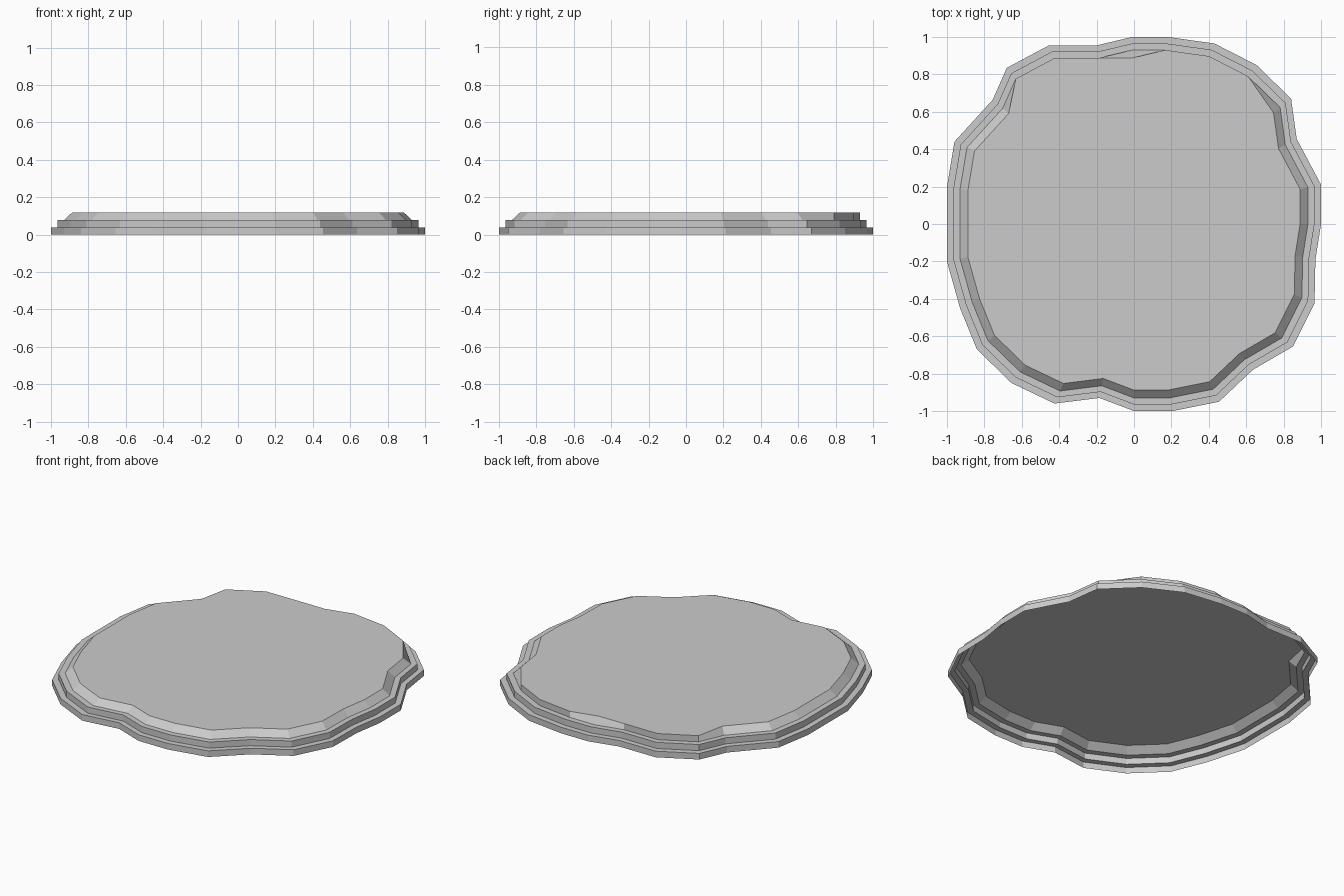
import bpy
import bmesh

if "Cube" in bpy.data.objects:
    bpy.data.objects.remove(bpy.data.objects["Cube"])

# Irregular outline of the slab; third value 1 = top edge has no chamfer here
OUTLINE = [
    (1.0, 0.21, 0), (1.0, 0.0, 0), (0.97, -0.19, 0), (0.965, -0.425, 0),
    (0.85, -0.655, 0), (0.635, -0.78, 0), (0.455, -0.95, 0), (0.205, -1.0, 0),
    (0.0, -1.0, 0), (-0.185, -0.93, 0), (-0.425, -0.96, 0), (-0.655, -0.85, 0),
    (-0.84, -0.67, 0), (-0.93, -0.45, 0), (-1.0, -0.2, 0), (-1.0, 0.2, 0),
    (-0.96, 0.44, 0), (-0.755, 0.665, 0), (-0.68, 0.835, 1), (-0.455, 0.955, 1),
    (-0.2, 0.955, 1), (-0.01, 1.0, 0), (0.18, 1.0, 1), (0.43, 0.965, 1),
    (0.655, 0.85, 1), (0.84, 0.67, 0), (0.87, 0.455, 0),
]

# Stepped side profile: (scale of the outline, height)
H = 0.039
PROFILE = [(1.0, 0), (1.0, H), (0.965, H), (0.965, 2 * H), (0.93, 2 * H)]
TOP_SCALE, TOP_Z = 0.888, 3 * H

bm = bmesh.new()
rings = [[bm.verts.new((x * s, y * s, z)) for x, y, _ in OUTLINE] for s, z in PROFILE]

# Top rim: chamfered except where the outline is marked upright
top = []
for x, y, upright in OUTLINE:
    s = 0.93 if upright else TOP_SCALE
    top.append(bm.verts.new((x * s, y * s, TOP_Z)))
rings.append(top)

# Side walls and ledges
n = len(OUTLINE)
for low, high in zip(rings, rings[1:]):
    for i in range(n):
        j = (i + 1) % n
        bm.faces.new((low[j], low[i], high[i], high[j]))

# Flat top surface; the underside stays open
bm.faces.new(top[::-1])

mesh = bpy.data.meshes.new("stepped_platform")
bm.to_mesh(mesh)
bm.free()
platform = bpy.data.objects.new("stepped_platform", mesh)
bpy.context.collection.objects.link(platform)
